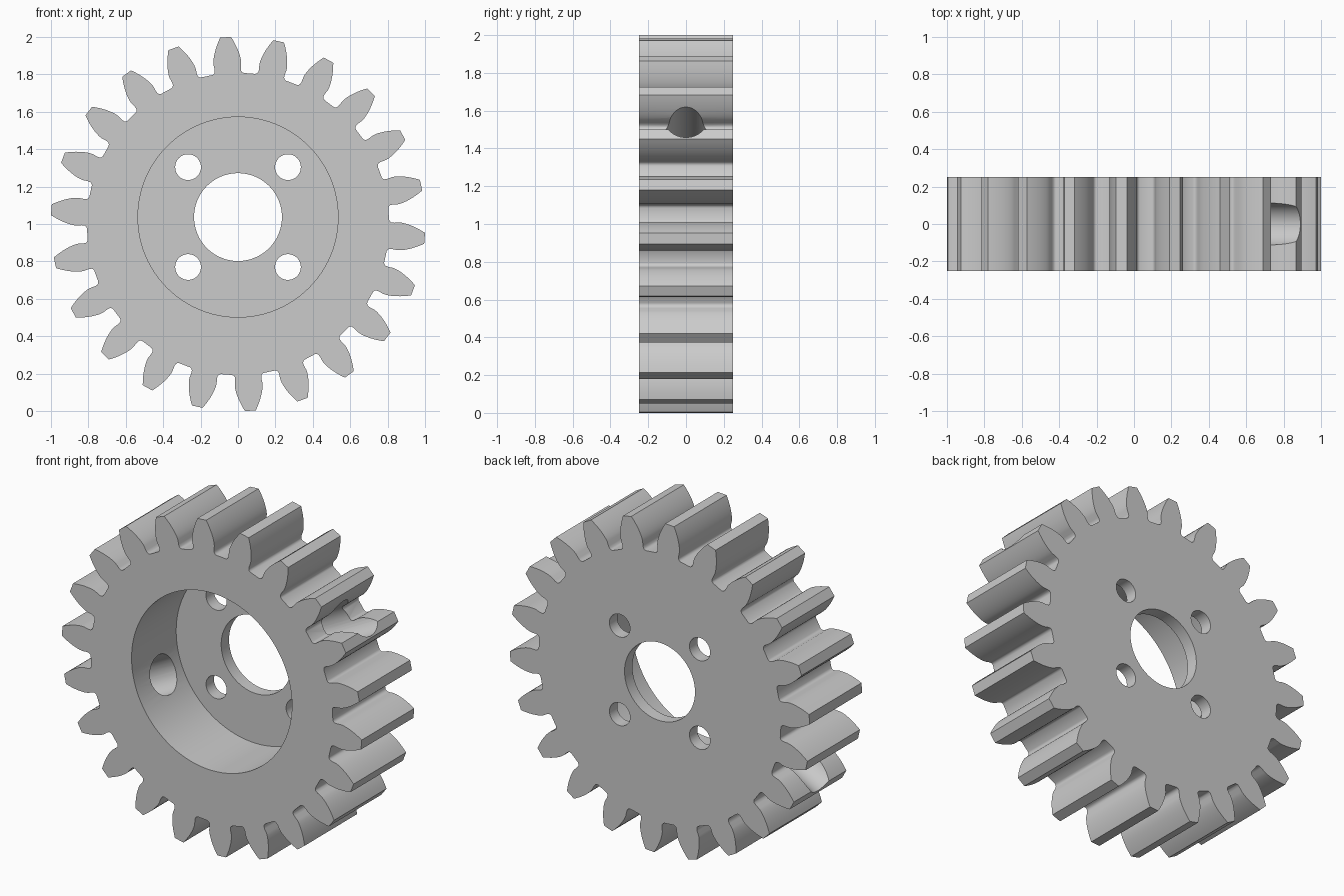
import bpy, bmesh
from math import acos, tan, cos, sin, pi, radians
from mathutils import Matrix, Vector

if "Cube" in bpy.data.objects:
    bpy.data.objects.remove(bpy.data.objects["Cube"], do_unlink=True)

TEETH = 22
HALF = 0.25          # half the face width
TIP, ROOT = 1.001, 0.808
PITCH = 0.917
PRESSURE = radians(20)
BASE = PITCH * cos(PRESSURE)
FIRST = radians(93.8)
BORE_Z = 1.037       # the bore sits slightly above the gear axis

metal = bpy.data.materials.new("grey_metal")
metal.use_nodes = True
grey = (0.6, 0.6, 0.6, 1)
metal.diffuse_color = grey
metal.node_tree.nodes["Principled BSDF"].inputs["Base Color"].default_value = grey


def involute(a):
    return tan(a) - a


def half_angle(r):
    """Half of a tooth's angular thickness at radius r."""
    return pi / (2 * TEETH) + involute(PRESSURE) - involute(acos(min(1, BASE / r)))


def to_object(bm, name):
    bmesh.ops.recalc_face_normals(bm, faces=bm.faces)
    mesh = bpy.data.meshes.new(name)
    bm.to_mesh(mesh)
    bm.free()
    obj = bpy.data.objects.new(name, mesh)
    bpy.context.collection.objects.link(obj)
    return obj


def cylinder(name, radius, start, end, segments):
    """Cutter running between two points."""
    start, end = Vector(start), Vector(end)
    axis = end - start
    turn = axis.to_track_quat('Z', 'Y').to_matrix().to_4x4()
    bm = bmesh.new()
    bmesh.ops.create_cone(bm, cap_ends=True, segments=segments, radius1=radius,
                          radius2=radius, depth=axis.length,
                          matrix=Matrix.Translation((start + end) / 2) @ turn)
    obj = to_object(bm, name)
    obj.hide_render = True
    return obj


# One tooth flank from root fillet to tip, as (radius, half angle)
neck = half_angle(BASE)
flank = [(ROOT, neck + 0.018), (0.812, neck + 0.007), (0.82, neck), (0.835, neck - 0.002)]
steps = 8
for i in range(steps + 1):
    r = BASE + (TIP - BASE) * i / steps
    flank.append((r, half_angle(r)))

# Toothed wheel
bm = bmesh.new()
outline = []
for t in range(TEETH):
    mid = FIRST + t * 2 * pi / TEETH
    tooth = [(r, mid - a) for r, a in flank] + [(r, mid + a) for r, a in reversed(flank)]
    outline += [bm.verts.new((r * cos(a), -HALF, 1 + r * sin(a))) for r, a in tooth]
face = bm.faces.new(outline)
ext = bmesh.ops.extrude_face_region(bm, geom=[face])
moved = [v for v in ext["geom"] if isinstance(v, bmesh.types.BMVert)]
bmesh.ops.translate(bm, verts=moved, vec=(0, 2 * HALF, 0))
gear = to_object(bm, "gear_wheel")
gear.data.materials.append(metal)

# Recess, bore and bolt holes
cutters = [
    cylinder("recess_cutter", 0.535, (0, -0.4, BORE_Z), (0, 0.175, BORE_Z), 96),
    cylinder("bore_cutter", 0.235, (0, 0, BORE_Z), (0, 0.4, BORE_Z), 64),
]
for sx in (-1, 1):
    for sz in (-1, 1):
        x, z = sx * 0.267, BORE_Z + sz * 0.267
        cutters.append(cylinder("bolt_hole_cutter", 0.069, (x, 0, z), (x, 0.4, z), 32))

# Slanted cross hole drilled through the rim on both sides
slant = radians(28)
along = Vector((cos(slant), 0, sin(slant)))
centre = Vector((0, 0, BORE_Z)) + 0.068 * Vector((-sin(slant), 0, cos(slant)))
cutters.append(cylinder("cross_hole_cutter", 0.114, centre - 1.3 * along,
                        centre + 1.3 * along, 48))

for cutter in cutters:
    mod = gear.modifiers.new(cutter.name, 'BOOLEAN')
    mod.operation = 'DIFFERENCE'
    mod.solver = 'EXACT'
    mod.object = cutter

# Bake the cuts and drop the cutters
graph = bpy.context.evaluated_depsgraph_get()
graph.update()
baked = bpy.data.meshes.new_from_object(gear.evaluated_get(graph))
gear.modifiers.clear()
gear.data = baked
for cutter in cutters:
    bpy.data.objects.remove(cutter, do_unlink=True)
gear.data.materials.clear()
gear.data.materials.append(metal)
for poly in gear.data.polygons:
    poly.material_index = 0

bpy.ops.object.select_all(action='DESELECT')
gear.select_set(True)
bpy.context.view_layer.objects.active = gear
bpy.ops.object.shade_smooth_by_angle(angle=radians(30))
